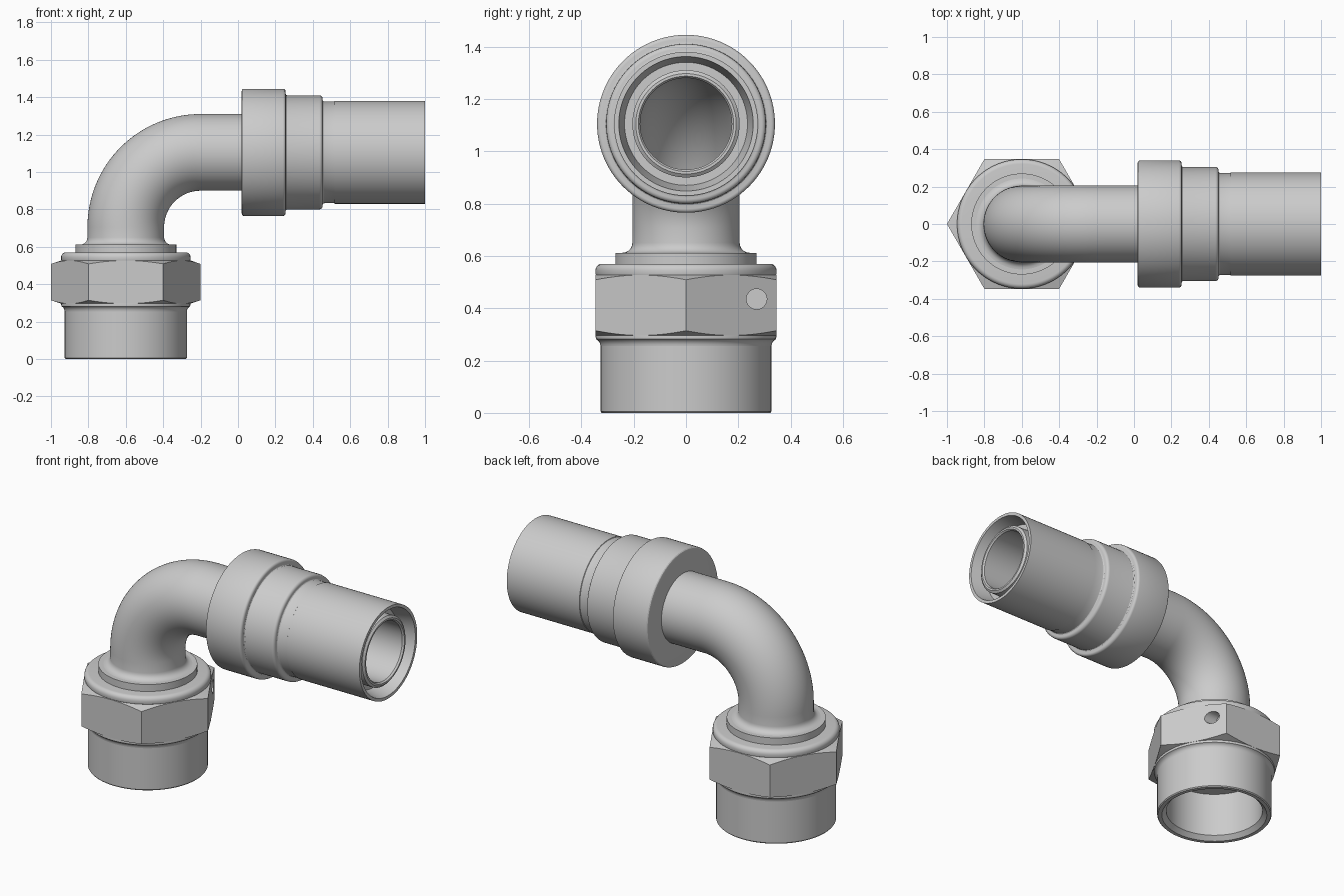
import bpy, bmesh, math
from mathutils import Vector, Matrix

if "Cube" in bpy.data.objects:
    bpy.data.objects.remove(bpy.data.objects["Cube"])

SEG = 96
BEND_Z, BEND_R, LEG_X = 0.705, 0.40, -0.60
ARC = BEND_R * math.pi / 2

steel = bpy.data.materials.new("steel_grey")
steel.diffuse_color = (0.6, 0.6, 0.6, 1)
steel.use_nodes = True
steel.node_tree.nodes["Principled BSDF"].inputs["Base Color"].default_value = steel.diffuse_color


def frame(s):
    """Point and tangent on the centre line: up, round the elbow, then along +x."""
    if s <= BEND_Z:
        return Vector((LEG_X, 0, s)), Vector((0, 0, 1))
    a = min((s - BEND_Z) / BEND_R, math.pi / 2)
    p = Vector((LEG_X + BEND_R * (1 - math.cos(a)), 0, BEND_Z + BEND_R * math.sin(a)))
    t = Vector((math.sin(a), 0, math.cos(a)))
    return p + t * max(0, s - BEND_Z - ARC), t


def along(x):
    """Centre-line station of a point on the horizontal run."""
    return BEND_Z + ARC + x - (LEG_X + BEND_R)


def finish(ob, angle=28):
    ob.data.shade_smooth()
    ob.data.set_sharp_from_angle(angle=math.radians(angle))


def make(name, bm):
    bmesh.ops.recalc_face_normals(bm, faces=bm.faces)
    me = bpy.data.meshes.new(name)
    bm.to_mesh(me)
    bm.free()
    me.materials.append(steel)
    ob = bpy.data.objects.new(name, me)
    bpy.context.collection.objects.link(ob)
    return ob


def revolve(name, loop):
    """Closed (station, radius) loop turned around the centre line."""
    bm = bmesh.new()
    rings = []
    for s, r in loop:
        p, t = frame(s)
        side = Vector((0, 1, 0))
        up = t.cross(side)
        rings.append([bm.verts.new(p + r * (side * math.cos(a) + up * math.sin(a)))
                      for a in (2 * math.pi * i / SEG for i in range(SEG))])
    for k, ring in enumerate(rings):
        nxt = rings[(k + 1) % len(rings)]
        for i in range(SEG):
            j = (i + 1) % SEG
            bm.faces.new((ring[i], ring[j], nxt[j], nxt[i]))
    ob = make(name, bm)
    finish(ob)
    return ob


def fillet(cs, cr, rad, a0, a1, n=5):
    """Arc of (station, radius) points, angles in degrees."""
    return [(cs + rad * math.cos(math.radians(a0 + (a1 - a0) * i / n)),
             cr + rad * math.sin(math.radians(a0 + (a1 - a0) * i / n))) for i in range(n + 1)]


def prism(name, radius, depth, sides, matrix):
    bm = bmesh.new()
    bmesh.ops.create_cone(bm, cap_ends=True, segments=sides, radius1=radius,
                          radius2=radius, depth=depth, matrix=matrix)
    ob = make(name, bm)
    ob.hide_render = True
    return ob


def boolean(ob, cutter, op):
    m = ob.modifiers.new(op, 'BOOLEAN')
    m.operation, m.object, m.solver = op, cutter, 'EXACT'
    bpy.context.view_layer.objects.active = ob
    bpy.ops.object.modifier_apply(modifier=m.name)
    bpy.data.objects.remove(cutter)


# Bent pipe with its foot fillet, bore and open nose
bend = [BEND_Z + ARC * i / 32 for i in range(33)]
pipe = [(0.31, 0.205), (0.605, 0.205), (0.605, 0.24)]
pipe += fillet(0.65, 0.243, 0.038, 180, 270)
pipe += [(s, 0.205) for s in bend]
pipe += [(along(0.97), 0.205), (along(0.98), 0.192), (along(0.98), 0.182), (along(0.97), 0.175)]
pipe += [(s, 0.175) for s in reversed(bend)] + [(0.31, 0.175)]
revolve("bent_pipe", pipe)

# Lower socket, open underneath
socket = [(0, 0.30), (0, 0.322), (0.006, 0.327), (0.255, 0.327)]
socket += fillet(0.255, 0.357, 0.03, 270, 335)
socket += [(0.296, 0.346), (0.33, 0.335), (0.33, 0.176), (0.31, 0.176), (0.31, 0.275), (0.025, 0.275)]
revolve("lower_socket", socket)

# Chamfered hexagon with a blind hole in one face
nut = revolve("hex_nut", [(0.295, 0.19), (0.295, 0.343), (0.315, 0.402),
                          (0.508, 0.402), (0.528, 0.343), (0.528, 0.19)])
boolean(nut, prism("hex_cutter", 0.40, 1, 6,
                   Matrix.Translation((LEG_X, 0, 0.4)) @ Matrix.Rotation(math.pi / 6 * 3, 4, 'Z')),
        'INTERSECT')
boolean(nut, prism("hole_cutter", 0.039, 0.2, 32,
                   Matrix.Translation((LEG_X + 0.28, 0.27, 0.435)) @ Matrix.Rotation(math.pi / 2, 4, 'Y')),
        'DIFFERENCE')
finish(nut, 12)

# Rounded washer and collar above the nut
washer = [(0.52, 0.19), (0.52, 0.335)] + fillet(0.532, 0.338, 0.008, 180, 90, 3)
washer += fillet(0.545, 0.321, 0.025, 90, 0) + [(0.57, 0.19)]
revolve("washer", washer)
revolve("collar", [(0.56, 0.19), (0.56, 0.27), (0.612, 0.27), (0.612, 0.19)])

# Stepped sleeve around the pipe end, with a tapered recess at its mouth
X = along(0)
sleeve = [(X + 0.02, 0.20)] + fillet(X + 0.032, 0.328, 0.012, 180, 90, 3)
sleeve += fillet(X + 0.240, 0.325, 0.015, 90, 0, 4)
sleeve += fillet(X + 0.263, 0.313, 0.008, 180, 270, 3)
sleeve += fillet(X + 0.435, 0.288, 0.017, 90, 0, 4)
sleeve += fillet(X + 0.462, 0.282, 0.010, 180, 270, 3)
sleeve += [(X + 0.515, 0.272), (X + 0.517, 0.275), (X + 1.0, 0.275),
           (X + 1.0, 0.257), (X + 0.90, 0.235), (X + 0.90, 0.20)]
revolve("stepped_sleeve", sleeve)
